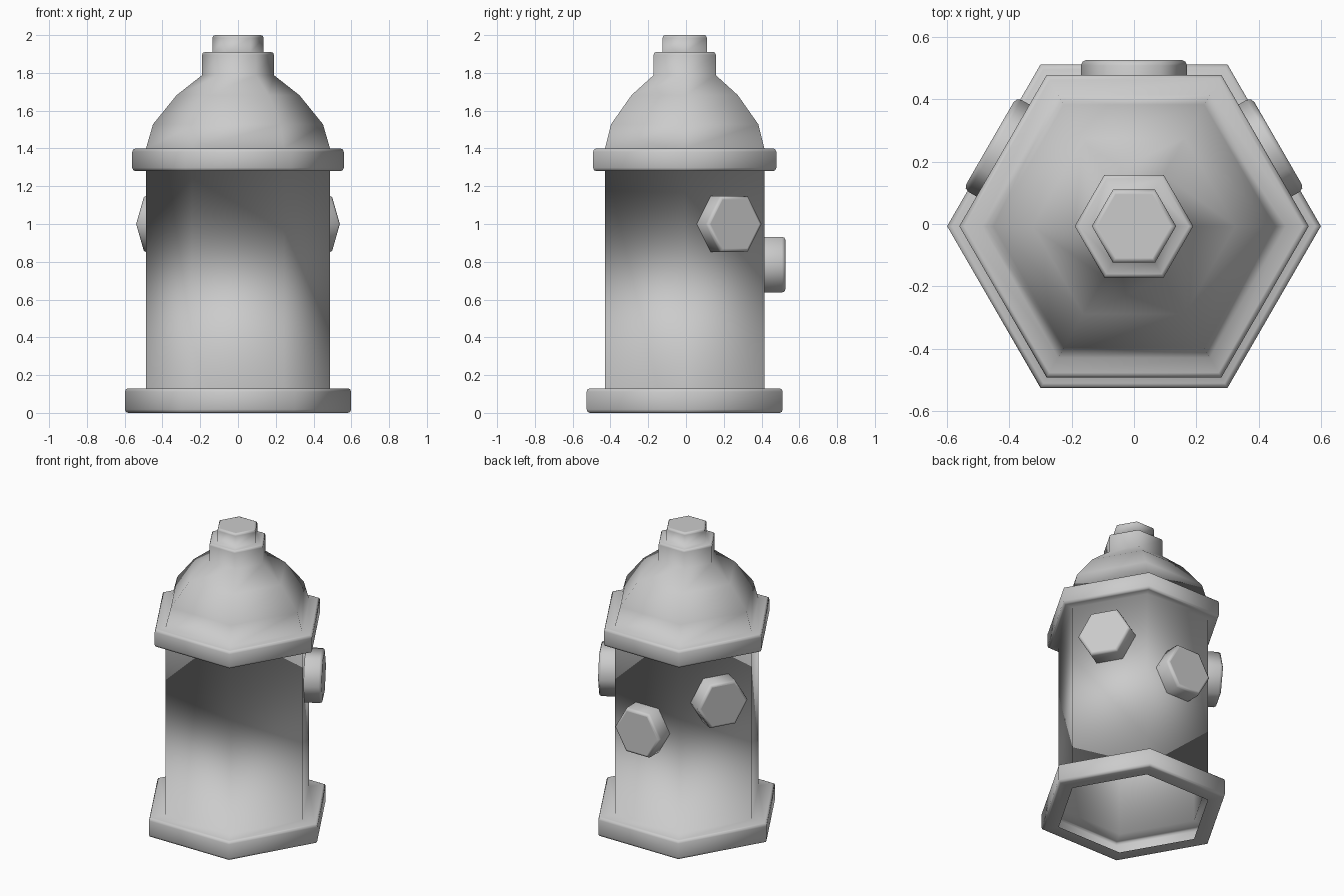
import bpy, bmesh
from math import cos, sin, pi, radians
from mathutils import Vector, Matrix

if "Cube" in bpy.data.objects:
    bpy.data.objects.remove(bpy.data.objects["Cube"])

CENTRE_Y = -0.007


def rounded(profile):
    """Replace each (radius, height, bevel) corner with a small three-point round."""
    pts = [Vector(p[:2]) for p in profile]
    out = []
    for i, p in enumerate(pts):
        b = profile[i][2]
        if b == 0:
            out.append(p)
            continue
        a = p + (pts[i - 1] - p).normalized() * b
        c = p + (pts[i + 1] - p).normalized() * b
        out += [a, p * 0.42 + (a + c) * 0.29, c]
    return out


def hex_lathe(name, profile, matrix):
    """Six-sided lathe of a profile, open at the start and capped at the end."""
    bm = bmesh.new()
    rings = []
    for r, z in rounded(profile):
        rings.append([bm.verts.new((r * cos(k * pi / 3), r * sin(k * pi / 3), z))
                      for k in range(6)])
    for lo, hi in zip(rings, rings[1:]):
        for k in range(6):
            n = (k + 1) % 6
            bm.faces.new((lo[k], lo[n], hi[n], hi[k]))
    bm.faces.new(rings[-1])
    me = bpy.data.meshes.new(name)
    bm.to_mesh(me)
    bm.free()
    me.shade_smooth()
    ob = bpy.data.objects.new(name, me)
    ob.matrix_world = matrix
    bpy.context.collection.objects.link(ob)
    return ob


# Hollow shell: foot flange, barrel, collar, bonnet, neck and top nut
B = 0.018
hex_lathe("hydrant_shell", [
    (0.487, 0.0, 0),
    (0.599, 0.0, B), (0.599, 0.13, B), (0.487, 0.13, 0),
    (0.487, 1.28, 0),
    (0.56, 1.28, B), (0.56, 1.40, B), (0.487, 1.40, 0),
    (0.45, 1.528, 0), (0.325, 1.682, 0), (0.19, 1.788, 0),
    (0.19, 1.91, 0.014), (0.135, 1.91, 0),
    (0.135, 2.0, 0.014), (0.118, 2.0, 0),
], Matrix.Translation((0, CENTRE_Y, 0)))

# Hexagonal outlet caps on the three rear faces
for name, angle, z in (("right_outlet", 30, 1.0),
                       ("back_outlet", 90, 0.785),
                       ("left_outlet", 150, 1.0)):
    m = (Matrix.Translation((0, CENTRE_Y, z))
         @ Matrix.Rotation(radians(angle), 4, 'Z')
         @ Matrix.Rotation(pi / 2, 4, 'Y')
         @ Matrix.Rotation(pi / 2, 4, 'Z'))
    hex_lathe(name, [(0.17, 0.42, 0), (0.17, 0.533, 0.018), (0.15, 0.533, 0)], m)
